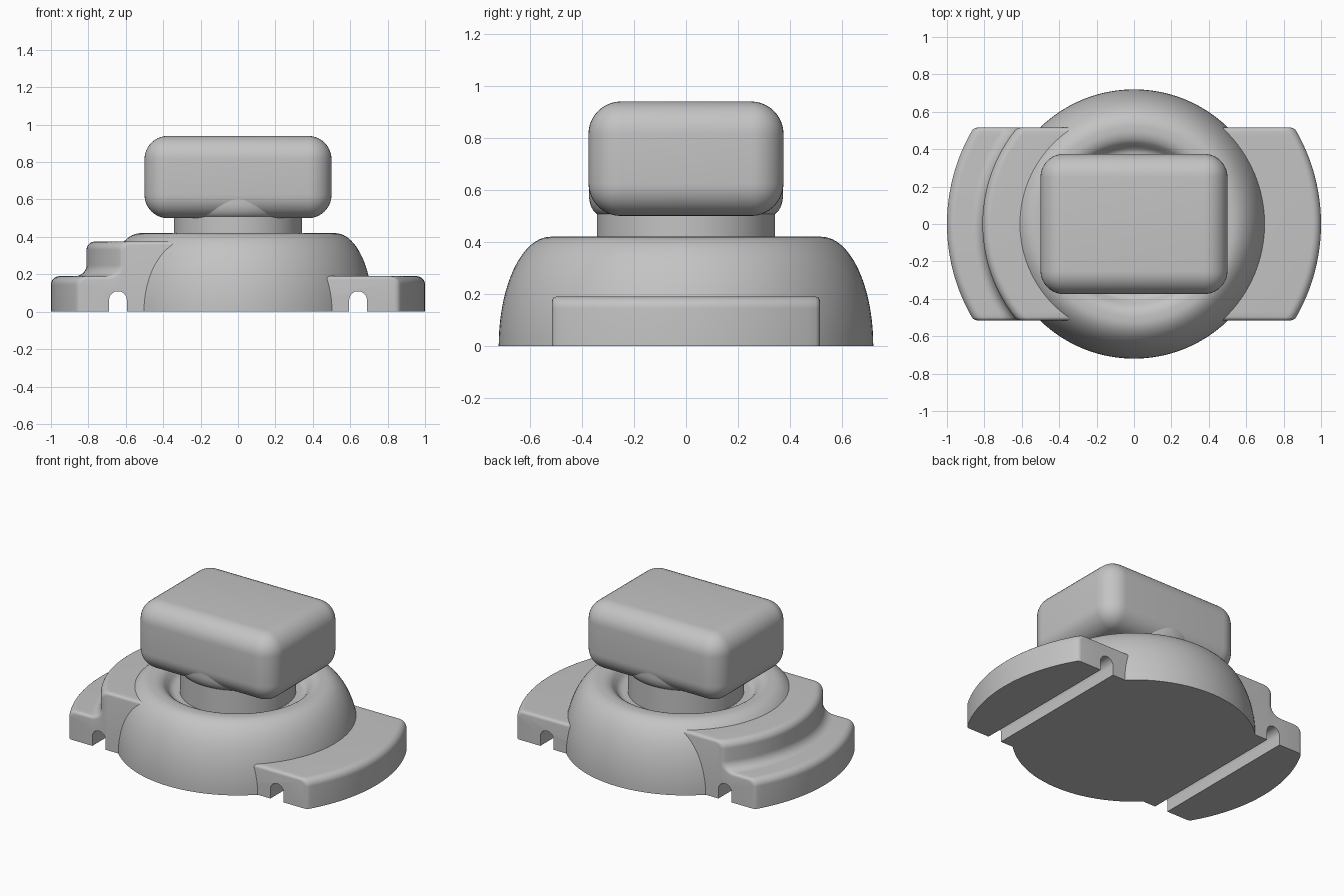
import bpy, bmesh, math

if "Cube" in bpy.data.objects:
    bpy.data.objects.remove(bpy.data.objects["Cube"], do_unlink=True)

GREY = bpy.data.materials.new("light grey")
GREY.use_nodes = True
GREY.diffuse_color = (0.55, 0.55, 0.55, 1)
GREY.node_tree.nodes["Principled BSDF"].inputs["Base Color"].default_value = (0.55, 0.55, 0.55, 1)


def make(name, bm):
    bmesh.ops.recalc_face_normals(bm, faces=bm.faces)
    mesh = bpy.data.meshes.new(name)
    bm.to_mesh(mesh)
    bm.free()
    obj = bpy.data.objects.new(name, mesh)
    bpy.context.collection.objects.link(obj)
    mesh.materials.append(GREY)
    return obj


def arc(cx, cz, rx, rz, a0, a1, n=8):
    angles = [math.radians(a0 + (a1 - a0) * i / n) for i in range(n + 1)]
    return [(cx + rx * math.cos(a), cz + rz * math.sin(a)) for a in angles]


def lathe(name, profile, steps=96):
    # profile of (radius, z), closed by flat discs at both ends
    bm = bmesh.new()
    rings = [[bm.verts.new((r * math.cos(math.tau * i / steps), r * math.sin(math.tau * i / steps), z))
              for i in range(steps)] for r, z in profile]
    for low, high in zip(rings, rings[1:]):
        for i in range(steps):
            j = (i + 1) % steps
            bm.faces.new((low[i], low[j], high[j], high[i]))
    bm.faces.new(rings[0])
    bm.faces.new(rings[-1])
    return make(name, bm)


HALF = 0.515


def wing(name, side, profile, steps=24):
    # sweep a closed radial profile around the centre, cut off flat at y = +-HALF
    bm = bmesh.new()
    rows = []
    for i in range(steps + 1):
        y = HALF * (2 * i / steps - 1)
        rows.append([bm.verts.new((side * math.sqrt(r * r - y * y), y, z)) for r, z in profile])
    n = len(profile)
    for a, b in zip(rows, rows[1:]):
        for i in range(n):
            j = (i + 1) % n
            bm.faces.new((a[i], a[j], b[j], b[i]))
    caps = [bm.faces.new(rows[0]), bm.faces.new(rows[-1])]
    bmesh.ops.recalc_face_normals(bm, faces=bm.faces)
    # soften the rims of the two flat ends
    inner = profile[0][0] + 0.001
    rims = [e for f in caps for e in f.edges
            if max(v.co.z for v in e.verts) > 0.01
            and max(math.hypot(v.co.x, v.co.y) for v in e.verts) > inner]
    bmesh.ops.bevel(bm, geom=rims, offset=0.018, segments=4, profile=0.5, affect='EDGES')
    return make(name, bm)


# Domed base with a dished top
dome = lathe("domed_base", [(0.72, 0)]
             + arc(0.52, 0, 0.2, 0.42, 5, 90, 20)
             + arc(0.50, 0.36, 0.08, 0.06, 90, 150, 8)
             + arc(0.37, 0.425, 0.06, 0.08, 320, 270, 6)
             + [(0.3, 0.345)])

# Side wings: plain on the left, stepped on the right
rim = arc(0.955, 0.145, 0.045, 0.045, 90, 0) + [(1.0, 0)]
step = arc(0.765, 0.33, 0.045, 0.045, 90, 0) + arc(0.87, 0.25, 0.06, 0.06, 180, 270)
left_wing = wing("left_wing", 1, [(0.56, 0), (0.56, 0.19)] + rim)
right_wing = wing("right_stepped_wing", -1, [(0.56, 0), (0.56, 0.375)] + step + rim)

# Arched channels cut through the underside
for side in (-1, 1):
    outline = [(0.0475, -0.1)] + arc(0, 0.062, 0.0475, 0.0475, 0, 180, 16) + [(-0.0475, -0.1)]
    bm = bmesh.new()
    face = bm.faces.new([bm.verts.new((side * 0.642 + x, -0.8, z)) for x, z in outline])
    new = bmesh.ops.extrude_face_region(bm, geom=[face])["geom"]
    bmesh.ops.translate(bm, vec=(0, 1.6, 0), verts=[v for v in new if isinstance(v, bmesh.types.BMVert)])
    cutter = make("channel_cutter", bm)
    cutter.hide_render = True
    cutter.hide_set(True)
    cutter.display_type = 'WIRE'
    for part in (dome, left_wing if side > 0 else right_wing):
        mod = part.modifiers.new("channel", 'BOOLEAN')
        mod.operation = 'DIFFERENCE'
        mod.solver = 'EXACT'
        mod.object = cutter

# Apply the cuts, then drop the cutters
bpy.context.view_layer.update()
for part in (dome, left_wing, right_wing):
    graph = bpy.context.evaluated_depsgraph_get()
    cut = bpy.data.meshes.new_from_object(part.evaluated_get(graph))
    part.modifiers.clear()
    part.data = cut
for obj in [o for o in bpy.data.objects if o.name.startswith("channel_cutter")]:
    bpy.data.objects.remove(obj, do_unlink=True)

# Neck and the flared collar under the knob
neck = lathe("neck", [(0.343, 0.3), (0.343, 0.52)])
collar = lathe("collar", [(0.335, 0.502)] + arc(0.325, 0.58, 0.048, 0.078, -75, 0, 8) + [(0.373, 0.66)])

# Rounded block knob
bm = bmesh.new()
bmesh.ops.create_cube(bm, size=1)
for v in bm.verts:
    v.co = (v.co.x, v.co.y * 0.75, v.co.z * 0.44 + 0.72)
bmesh.ops.bevel(bm, geom=bm.edges[:], offset=0.125, segments=10, profile=0.5, affect='EDGES')
knob = make("knob", bm)

# Smooth shading with sharp creases kept
bpy.ops.object.select_all(action='DESELECT')
for part in (dome, left_wing, right_wing, neck, collar, knob):
    part.select_set(True)
bpy.context.view_layer.objects.active = dome
bpy.ops.object.shade_smooth_by_angle(angle=math.radians(35))
